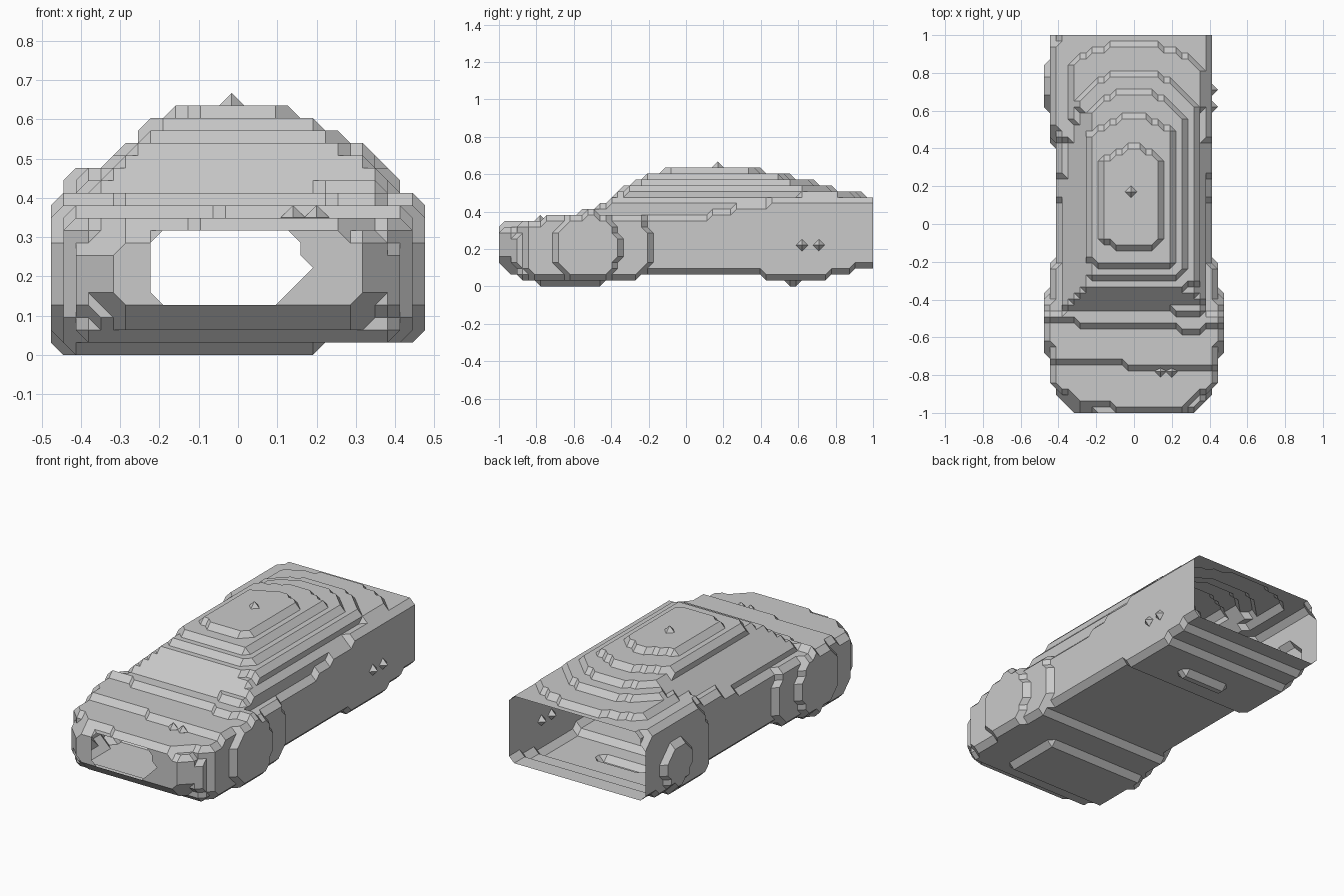
import bpy
import bmesh
import itertools
from mathutils import Vector

if "Cube" in bpy.data.objects:
    bpy.data.objects.remove(bpy.data.objects["Cube"])

STEP = 2 / 63
SHRINK = STEP / 2

grey = bpy.data.materials.new("plain grey")
grey.use_nodes = True
grey.diffuse_color = (0.59, 0.59, 0.59, 1)
grey.node_tree.nodes["Principled BSDF"].inputs["Base Color"].default_value = (0.59, 0.59, 0.59, 1)


def along(profile, t):
    """Straight-line interpolation through profile points."""
    if t <= profile[0][0]:
        return profile[0][1]
    for (a, va), (b, vb) in zip(profile, profile[1:]):
        if t <= b:
            return va + (vb - va) * (t - a) / (b - a)
    return profile[-1][1]


# Side profiles: roof line, underside, shoulder height and plan half width along y
ROOF = [(-1, .325), (-.98, .33), (-.96, .345), (-.75, .365), (-.54, .397), (-.46, .42),
        (-.43, .44), (-.39, .492), (-.35, .524), (-.29, .556), (-.23, .587), (-.12, .619),
        (0, .64), (.3, .64), (.4, .619), (.57, .587), (.7, .556), (.8, .524), (.95, .492),
        (1, .48)]
UNDER = [(-1, .12), (-.97, .085), (-.88, .04), (-.76, 0), (-.47, 0), (-.4, .03),
         (-.27, .035), (-.22, .068), (.4, .068), (.44, .035), (.52, .03), (.55, 0),
         (.6, 0), (.63, .03), (.75, .035), (.79, .065), (.88, .068), (.93, .1), (1, .1)]
SHOULDER = [(-1, .3), (-.8, .36), (-.5, .4), (-.3, .36), (.07, .36), (.15, .41),
            (.35, .445), (.5, .47), (1, .475)]
PLAN = [(-1, .21), (-.97, .34), (-.9, .41), (-.85, .415), (1, .415)]
# Cabin cross-section: height across x
CABIN = [(-.38, .38), (-.35, .45), (-.31, .495), (-.27, .53), (-.22, .59), (-.16, .62),
         (-.1, .65), (.08, .65), (.13, .62), (.19, .588), (.27, .557), (.32, .524),
         (.355, .46), (.38, .38)]
# How strongly the roof contours bend backwards along y
SWEEP = [(.1, 3), (.6, 1.8), (.9, .7)]


def roof_height(x, y):
    """Roof line swept back in arcs across the car, with a slightly skewed hood."""
    if y > .1:
        swept = y + along(SWEEP, y) * x * x
    elif y > -.45:
        swept = y - 2 * x * x * (y + .45)
    else:
        swept = y + .06 * x
    return along(ROOF, swept)


def half_width(side, y, z):
    """Body width with stepped wheel bulges."""
    width = along(PLAN, y)
    bulges = [(-.53, .34, .18)]
    if side < 0:
        bulges.append((.73, .33, .12))
    for centre, outer, inner in bulges:
        r = ((y - centre) ** 2 + (z - .21) ** 2) ** .5
        if r < inner:
            return .477
        if r < outer and y > -.87:
            width = .445
    return width


def solid(node):
    """True where the car body fills a grid point."""
    x, y, z = node[0] * STEP, -1 + node[1] * STEP, node[2] * STEP
    shoulder = along(SHOULDER, y)
    cabin = along(CABIN, x * (1 - .3 * max(0, y - .5)))
    top = min(max(roof_height(x, y), shoulder * (y > 0)), max(shoulder, cabin))
    low = along(UNDER, y)
    if x > .2 or (y > 0 and abs(x) > .15):
        low = max(low, .03)
    width = half_width(x, y, z)
    # Lower edge chamfer and rounded nose
    low += max(0, abs(x) - .43)
    if y < -.9:
        mid, half = (top + low) / 2, (top - low) / 2
        nose = y < -.98
        shift = x + .05 * nose
        power = 2.3 if nose else 3
        if abs(shift / width) ** power + abs((z - mid) / half) ** power > 1:
            return False
    return abs(x) < width - SHRINK and low + SHRINK < z < top - SHRINK


CORNERS = list(itertools.product((0, 1), repeat=3))


def cell_faces():
    """The four corners of each of a cell's six sides, in order."""
    for axis in range(3):
        for level in (0, 1):
            ring = []
            for u, v in ((0, 0), (1, 0), (1, 1), (0, 1)):
                corner = [u, v]
                corner.insert(axis, level)
                ring.append(tuple(corner))
            yield ring


SIDES = list(cell_faces())


def cell_polygons(origin, filled):
    """Chamfered surface polygons that separate filled from empty corners."""
    links = {}
    for ring in SIDES:
        nodes = [tuple(o + c for o, c in zip(origin, corner)) for corner in ring]
        cuts = []
        for a, b in zip(nodes, nodes[1:] + nodes[:1]):
            if (a in filled) != (b in filled):
                cuts.append((a, b) if a in filled else (b, a))
        if len(cuts) == 4:
            cuts.sort()
        for p, q in zip(cuts[::2], cuts[1::2]):
            links.setdefault(p, []).append(q)
            links.setdefault(q, []).append(p)
    while links:
        here = next(iter(links))
        loop = []
        while here in links:
            loop.append(here)
            options = links.pop(here)
            here = next((n for n in options if n in links), None)
        # Face the polygon from filled towards empty
        mids = [(Vector(a) + Vector(b)) / 2 for a, b in loop]
        centre = sum(mids, Vector()) / len(mids)
        normal = sum(((p - centre).cross(q - centre)
                      for p, q in zip(mids, mids[1:] + mids[:1])), Vector())
        outward = sum((Vector(b) - Vector(a) for a, b in loop), Vector())
        if normal.dot(outward) < 0:
            loop.reverse()
        outline = list(dict.fromkeys(b for a, b in loop))
        if len(outline) > 2:
            yield outline


def finish(name, bm):
    mesh = bpy.data.meshes.new(name)
    bm.to_mesh(mesh)
    bm.free()
    mesh.materials.append(grey)
    obj = bpy.data.objects.new(name, mesh)
    bpy.context.collection.objects.link(obj)


# Stepped body shell, left open at the tail and in the nose
grid = itertools.product(range(-16, 17), range(64), range(24))
filled = {node for node in grid if solid(node)}
bm = bmesh.new()
verts = {}
for origin in itertools.product(range(-16, 16), range(63), range(23)):
    count = sum(tuple(o + c for o, c in zip(origin, corner)) in filled for corner in CORNERS)
    if count in (0, 8):
        continue
    for outline in cell_polygons(origin, filled):
        for node in outline:
            if node not in verts:
                i, j, k = node
                verts[node] = bm.verts.new((i * STEP, -1 + j * STEP, k * STEP))
        face = [verts[node] for node in outline]
        if not bm.faces.get(face):
            bm.faces.new(face)
bmesh.ops.triangulate(bm, faces=bm.faces[:])
bmesh.ops.dissolve_limit(bm, angle_limit=0.02, verts=bm.verts[:], edges=bm.edges[:])
finish("body_shell", bm)


# Small pointed studs on the roof, side and hood
def stud(name, place):
    bm = bmesh.new()
    bmesh.ops.create_uvsphere(bm, u_segments=4, v_segments=2, radius=STEP)
    bmesh.ops.translate(bm, verts=bm.verts[:], vec=place)
    finish(name, bm)


stud("roof_stud", (-.016, .17, .635))
for y in (.62, .71):
    stud("side_stud", (.413, y, .22))
for x in (.14, .2):
    stud("hood_stud", (x, -.78, .35))
